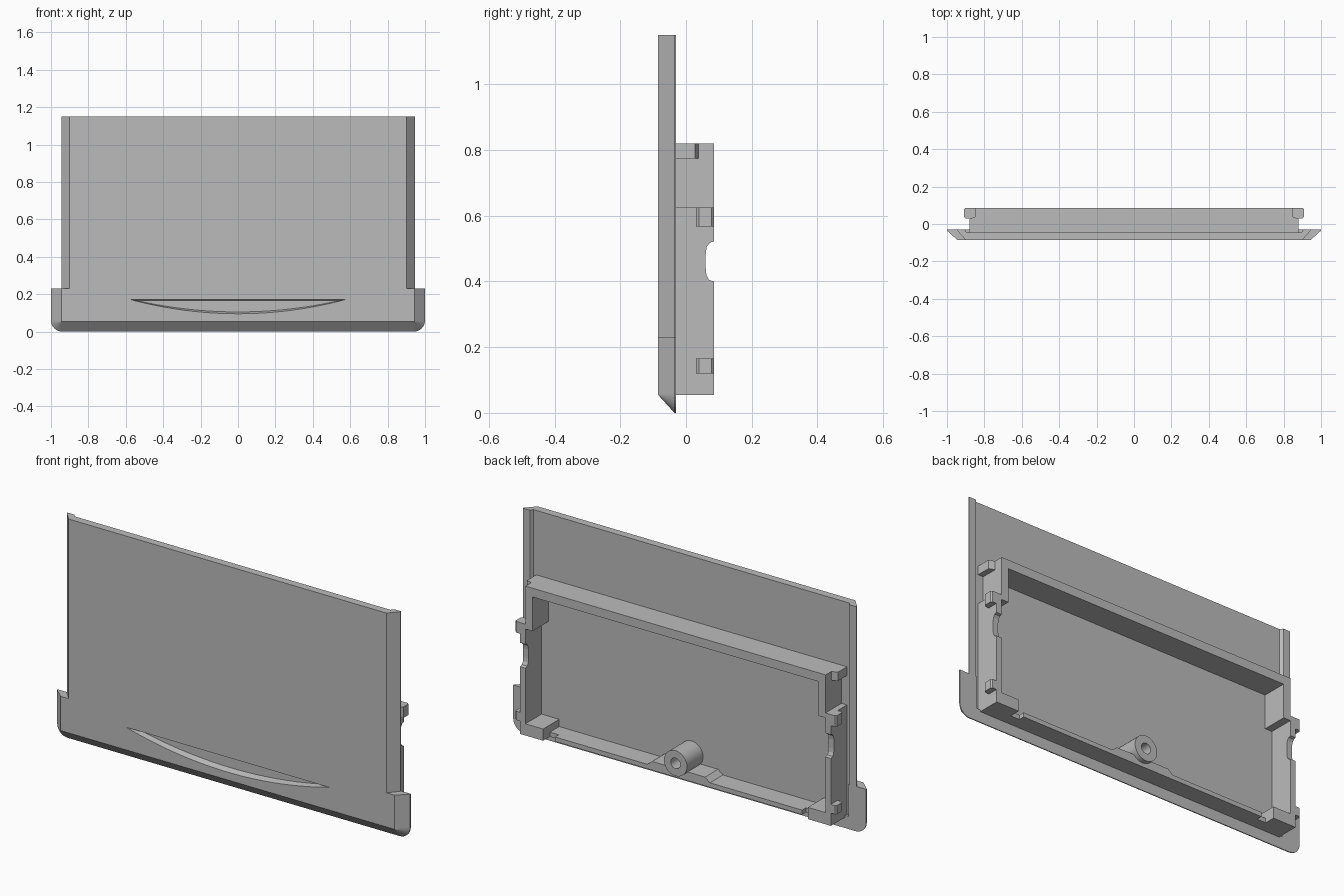
import bpy, bmesh, math
from mathutils import Vector

if "Cube" in bpy.data.objects:
    bpy.data.objects.remove(bpy.data.objects["Cube"])

grey = bpy.data.materials.new("grey plastic")
grey.use_nodes = True
colour = (0.5, 0.5, 0.5, 1)
grey.diffuse_color = colour
grey.node_tree.nodes["Principled BSDF"].inputs["Base Color"].default_value = colour


def loft(name, rings):
    """Solid through matching closed rings of points, capped at both ends."""
    bm = bmesh.new()
    loops = [[bm.verts.new(p) for p in ring] for ring in rings]
    n = len(loops[0])
    for a, b in zip(loops, loops[1:]):
        for i in range(n):
            j = (i + 1) % n
            bm.faces.new((a[i], a[j], b[j], b[i]))
    bm.faces.new(loops[0])
    bm.faces.new(loops[-1])
    bmesh.ops.remove_doubles(bm, verts=bm.verts[:], dist=1e-5)
    bmesh.ops.recalc_face_normals(bm, faces=bm.faces[:])
    mesh = bpy.data.meshes.new(name)
    bm.to_mesh(mesh)
    bm.free()
    mesh.materials.append(grey)
    obj = bpy.data.objects.new(name, mesh)
    bpy.context.collection.objects.link(obj)
    return obj


def prism(name, profile, axis, lo, hi):
    """Extrude a 2D profile along an axis (remaining axes in x, y, z order)."""
    def place(p, t):
        q = list(p)
        q.insert("xyz".index(axis), t)
        return q
    return loft(name, [[place(p, t) for p in profile] for t in (lo, hi)])


def box(name, x, y, z):
    return prism(name, [(x[0], y[0]), (x[1], y[0]), (x[1], y[1]), (x[0], y[1])], "z", *z)


def cut(obj, cutter):
    mod = obj.modifiers.new("cut", "BOOLEAN")
    mod.operation = "DIFFERENCE"
    mod.solver = "EXACT"
    mod.object = cutter
    cutter.hide_render = True
    cutter.hide_viewport = True
    cutter.display_type = "WIRE"
    bpy.context.view_layer.update()


def both_sides(half):
    """Complete a right-hand half outline with its mirror image."""
    return half + [(-x, v) for x, v in reversed(half)]


FRONT, BACK, FLOOR, REAR = -0.085, -0.03, -0.045, 0.085
SHOULDER, TOP = 0.23, 1.15

# Upper cover panel with bevelled sides and thin rear rails
prism("cover_panel", both_sides([(0.9, FRONT), (0.945, -0.035), (0.945, BACK),
                                 (0.905, BACK), (0.895, FLOOR)]), "z", SHOULDER, TOP)


# Wider lower apron, bevelled to a rounded rear outline
def apron_ring(y, half, bottom, radius):
    pts = [(half, SHOULDER)]
    for i in range(9):
        a = math.radians(i * 90 / 8)
        pts.append((half - radius + radius * math.cos(a),
                    bottom + radius - radius * math.sin(a)))
    return [(x, y, z) for x, z in both_sides(pts)]


apron = loft("lower_apron", [apron_ring(FRONT, 0.945, 0.055, 0.0),
                             apron_ring(-0.035, 1.0, 0.0, 0.06),
                             apron_ring(BACK, 1.0, 0.0, 0.06)])
cut(apron, box("rear_recess_cutter", (-0.9, 0.9), (FLOOR, 0.1), (0.065, 0.4)))


# Crescent finger grip sunk into the apron
def crescent(y, half, top, drop):
    arc = [(half * i / 16, y, top - drop * (1 - (i / 16) ** 2)) for i in range(-16, 17)]
    return arc


cut(apron, crescent_cutter := loft("finger_grip_cutter", [
    crescent(FRONT - 0.01, 0.58, 0.172, 0.079), crescent(FRONT, 0.575, 0.171, 0.076),
    crescent(FRONT + 0.03, 0.54, 0.165, 0.06)]))

# Rear frame: top rail and low bottom wall
box("frame_top_rail", (-0.85, 0.85), (FLOOR, REAR), (0.775, 0.82))
box("frame_bottom_wall", (-0.7, 0.7), (FLOOR, 0.06), (0.055, 0.078))
prism("boss_gusset", both_sides([(0.2, 0.06), (0.15, 0.1)]), "y", FLOOR, 0.06)

# Side wall outline in y, z with a rounded cable notch
wall = [(FLOOR, 0.055), (REAR, 0.055), (REAR, 0.4), (0.07, 0.405), (0.062, 0.42),
        (0.06, 0.44), (0.06, 0.485), (0.063, 0.505), (0.072, 0.518), (REAR, 0.522),
        (REAR, 0.625), (FLOOR, 0.625)]

for side, s in (("left", 1), ("right", -1)):
    def span(a, b):
        return sorted((s * a, s * b))
    prism(side + "_side_wall", wall, "x", *span(0.85, 0.88))
    box(side + "_upper_block", span(0.81, 0.85), (FLOOR, REAR), (0.6, 0.775))
    prism(side + "_top_ear", [(s * 0.84, FLOOR), (s * 0.88, FLOOR), (s * 0.88, 0.028),
                              (s * 0.85, 0.038), (s * 0.84, 0.038)], "z", 0.775, 0.82)
    box(side + "_corner_block", span(0.75, 0.85), (FLOOR, REAR), (0.055, 0.115))
    box(side + "_corner_web", span(0.69, 0.76), (FLOOR, 0.03), (0.055, 0.078))
    # Snap tabs with a bevelled outer edge
    for label, z in (("lower", (0.12, 0.165)), ("upper", (0.568, 0.625))):
        prism(f"{side}_{label}_snap_tab",
              [(s * 0.86, 0.03), (s * 0.9, 0.03), (s * 0.91, 0.04), (s * 0.91, 0.078),
               (s * 0.903, REAR), (s * 0.86, REAR)], "z", *z)

# Hollow screw boss
def ring_at(y, radius):
    return [(radius * math.cos(a), y, 0.14 + radius * math.sin(a))
            for a in (math.tau * i / 32 for i in range(32))]


boss = loft("screw_boss", [ring_at(FLOOR, 0.065), ring_at(REAR, 0.065)])
cut(boss, loft("screw_hole_cutter", [ring_at(FLOOR + 0.02, 0.027), ring_at(0.2, 0.027)]))

# Smooth only the round boss
bpy.ops.object.select_all(action="DESELECT")
boss.select_set(True)
bpy.context.view_layer.objects.active = boss
bpy.ops.object.shade_smooth_by_angle(angle=math.radians(30))
